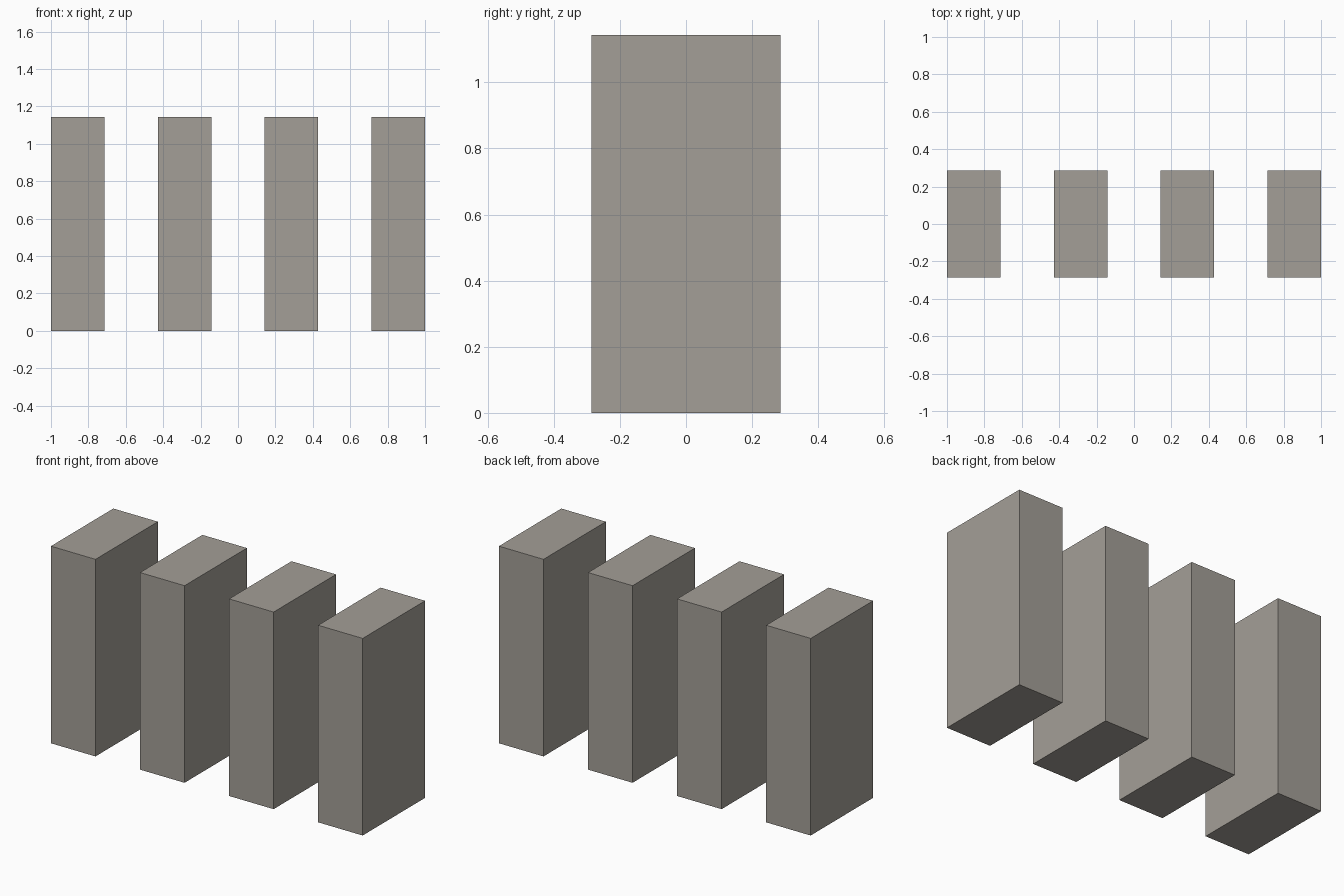
import bpy

if "Cube" in bpy.data.objects:
    bpy.data.objects.remove(bpy.data.objects["Cube"])

# One module: every size is a multiple of a seventh of the total width
U = 2 / 7
WIDTH, DEPTH, HEIGHT = U, 2 * U, 4 * U
COUNT = 4

# Warm dark grey stone
stone = bpy.data.materials.new("warm_grey_stone")
stone.diffuse_color = (0.37, 0.345, 0.31, 1)
stone.use_nodes = True
stone.node_tree.nodes["Principled BSDF"].inputs["Base Color"].default_value = stone.diffuse_color


def add_block(name, x):
    bpy.ops.mesh.primitive_cube_add(size=1, location=(x, 0, HEIGHT / 2))
    block = bpy.context.object
    block.name = name
    block.scale = (WIDTH, DEPTH, HEIGHT)
    bpy.ops.object.transform_apply(location=False, rotation=False, scale=True)
    block.data.materials.append(stone)
    return block


# Row of upright blocks, with gaps equal to the block width
for i in range(COUNT):
    add_block(f"upright_block_{i + 1}", (i - (COUNT - 1) / 2) * 2 * U)
